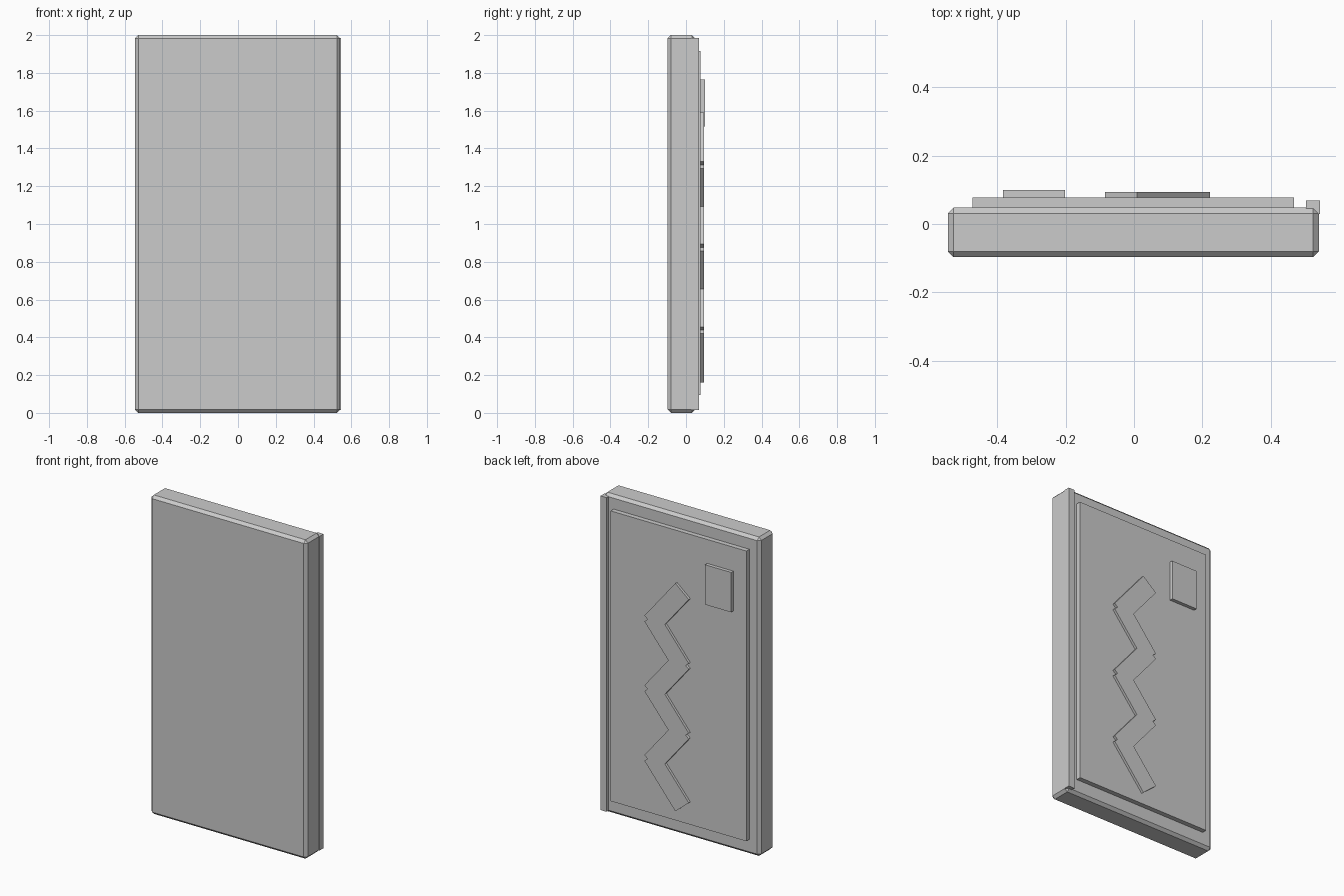
import bpy, math

if "Cube" in bpy.data.objects:
    bpy.data.objects.remove(bpy.data.objects["Cube"])

def box(name, lo, hi, chamfer=0, angle=0):
    """Box between two corners, optionally chamfered or turned about y."""
    bpy.ops.mesh.primitive_cube_add(
        size=1, location=[(a + b) / 2 for a, b in zip(lo, hi)])
    ob = bpy.context.object
    ob.name = name
    ob.scale = [b - a for a, b in zip(lo, hi)]
    bpy.ops.object.transform_apply(location=False, rotation=False, scale=True)
    ob.rotation_euler.y = angle
    if chamfer:
        mod = ob.modifiers.new("chamfer", 'BEVEL')
        mod.width = chamfer
        mod.segments = 1
    return ob

# Door slab with chamfered edges
box("door_slab", (-0.545, -0.097, 0), (0.541, 0.048, 2), chamfer=0.017)

# Raised panel on the back
box("back_panel", (-0.473, 0.04, 0.095), (0.468, 0.078, 1.915))

# Edge strip along the right side of the back
box("edge_strip", (0.503, 0.029, 0.015), (0.545, 0.069, 1.985))

# Small plate
box("small_plate", (-0.383, 0.07, 1.515), (-0.202, 0.1, 1.765))

# Zigzag of overlapping bars, leaning alternately
length, width, cx = 0.337, 0.121, 0.069
lean = math.atan2(0.26, 0.215)
for i in range(6):
    cz = 1.4215 - i * 0.2186
    box(f"zigzag_bar_{i + 1}",
        (cx - length / 2, 0.07, cz - width / 2),
        (cx + length / 2, 0.094, cz + width / 2),
        angle=lean if i % 2 == 0 else -lean)
